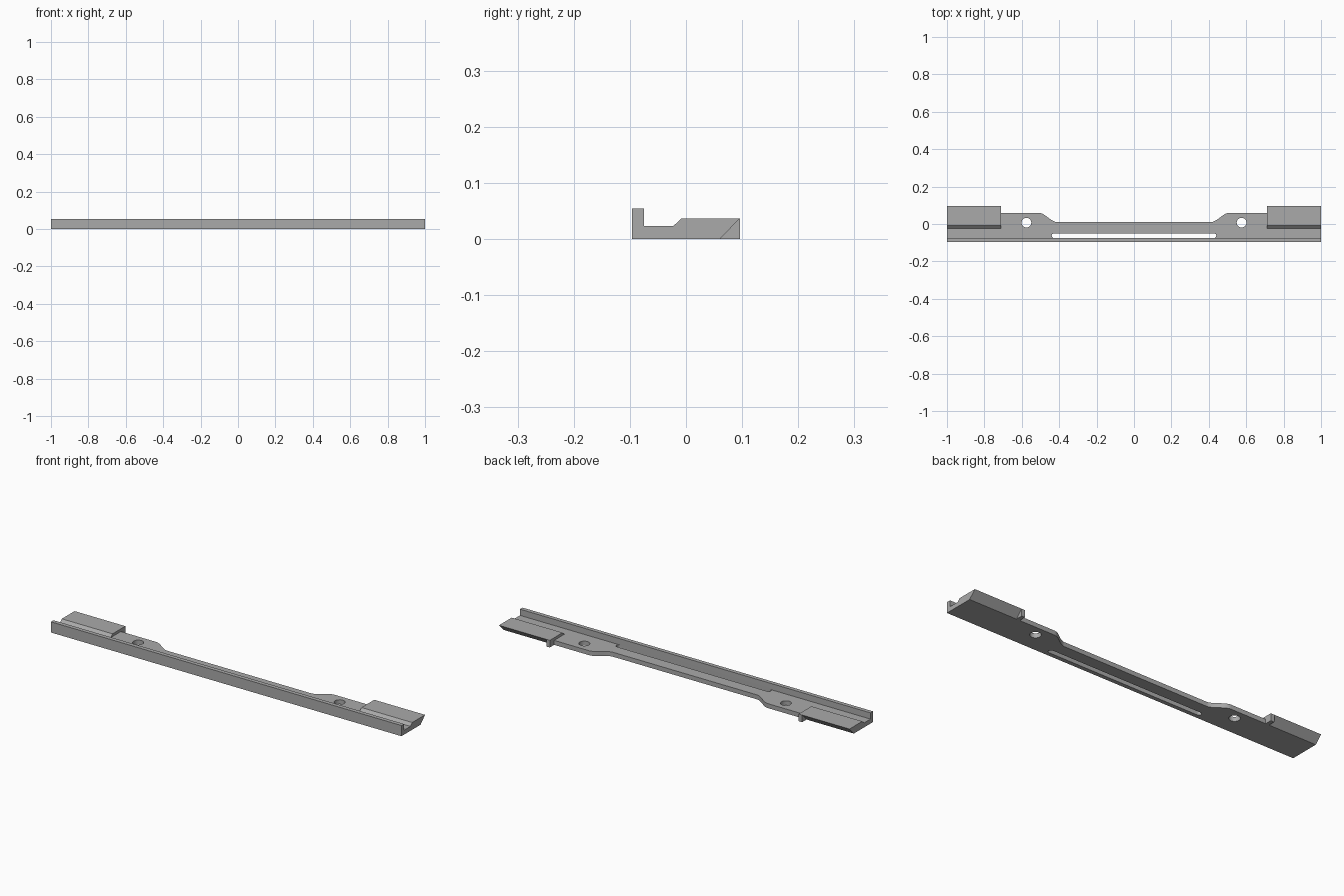
import bpy, bmesh, math

cube = bpy.data.objects.get("Cube")
if cube:
    bpy.data.objects.remove(cube, do_unlink=True)

grey = bpy.data.materials.new("plain grey")
grey.use_nodes = True
COLOUR = (0.4, 0.4, 0.4, 1)
grey.diffuse_color = COLOUR
grey.node_tree.nodes["Principled BSDF"].inputs["Base Color"].default_value = COLOUR


def prism(name, points, start, end, axis):
    """Extrude an (x, y) outline along z or a (y, z) outline along x."""
    def place(p, t):
        return (p[0], p[1], t) if axis == "z" else (t, p[0], p[1])
    bm = bmesh.new()
    low = [bm.verts.new(place(p, start)) for p in points]
    high = [bm.verts.new(place(p, end)) for p in points]
    bm.faces.new(low)
    bm.faces.new(high)
    for i in range(len(points)):
        j = (i + 1) % len(points)
        bm.faces.new((low[i], low[j], high[j], high[i]))
    bmesh.ops.recalc_face_normals(bm, faces=bm.faces)
    mesh = bpy.data.meshes.new(name)
    bm.to_mesh(mesh)
    bm.free()
    mesh.materials.append(grey)
    obj = bpy.data.objects.new(name, mesh)
    bpy.context.collection.objects.link(obj)
    return obj


def combine(target, other, operation):
    """Apply a boolean and discard the helper."""
    mod = target.modifiers.new(operation.lower(), "BOOLEAN")
    mod.operation, mod.solver, mod.object = operation, "EXACT", other
    bpy.context.view_layer.objects.active = target
    bpy.ops.object.modifier_apply(modifier=mod.name)
    bpy.data.objects.remove(other, do_unlink=True)


def arc(cx, cy, r, a0, a1, n):
    angles = [math.radians(a0 + (a1 - a0) * i / n) for i in range(n + 1)]
    return [(cx + r * math.cos(a), cy + r * math.sin(a)) for a in angles]


FRONT, RAIL_BACK, ARM_BACK, NECK_BACK, PAD_BACK = -0.096, -0.075, 0.06, 0.01, 0.096
FLOOR, PAD_TOP, RAIL_TOP = 0.023, 0.037, 0.055

# Front rail and floor share one L section
section = [(FRONT, 0), (ARM_BACK, 0), (ARM_BACK, FLOOR), (RAIL_BACK, FLOOR),
           (RAIL_BACK, RAIL_TOP), (FRONT, RAIL_TOP)]
body = prism("mounting_rail", section, -1, 1, "x")

# Narrow waist with S-shaped shoulders, cut from the back edge
shoulder = []
for i in range(13):
    t = i / 12
    s = t * t * (3 - 2 * t)
    shoulder.append((0.41 + 0.1 * t, NECK_BACK + (ARM_BACK - NECK_BACK) * s))
waist = [(-x, y) for x, y in reversed(shoulder)] + shoulder
waist += [(0.51, 0.2), (-0.51, 0.2)]
combine(body, prism("waist_cutter", waist, -0.1, 0.1, "z"), "DIFFERENCE")

# Long slot beside the rail
r = 0.0125
mid = RAIL_BACK + r
slot = arc(0.44 - r, mid, r, -90, 90, 10) + arc(r - 0.44, mid, r, 90, 270, 10)
combine(body, prism("slot_cutter", slot, -0.1, FLOOR + 0.01, "z"), "DIFFERENCE")

# Raised end pads with undercut backs, square inner tabs, and screw holes
pad = [(-0.023, 0), (ARM_BACK, 0), (PAD_BACK, PAD_TOP), (-0.008, PAD_TOP), (-0.023, FLOOR)]
tab = [(-0.023, 0), (PAD_BACK, 0), (PAD_BACK, PAD_TOP), (-0.008, PAD_TOP), (-0.023, FLOOR)]
for side in (-1, 1):
    combine(body, prism("end_pad", pad, side * 0.73, side, "x"), "UNION")
    combine(body, prism("inner_tab", tab, side * 0.71, side * 0.73, "x"), "UNION")
    hole = arc(side * 0.575, 0.007, 0.026, 0, 345, 23)
    combine(body, prism("hole_cutter", hole, -0.1, 0.1, "z"), "DIFFERENCE")

body.select_set(True)
bpy.context.view_layer.objects.active = body
bpy.ops.object.shade_smooth_by_angle(angle=math.radians(30))
